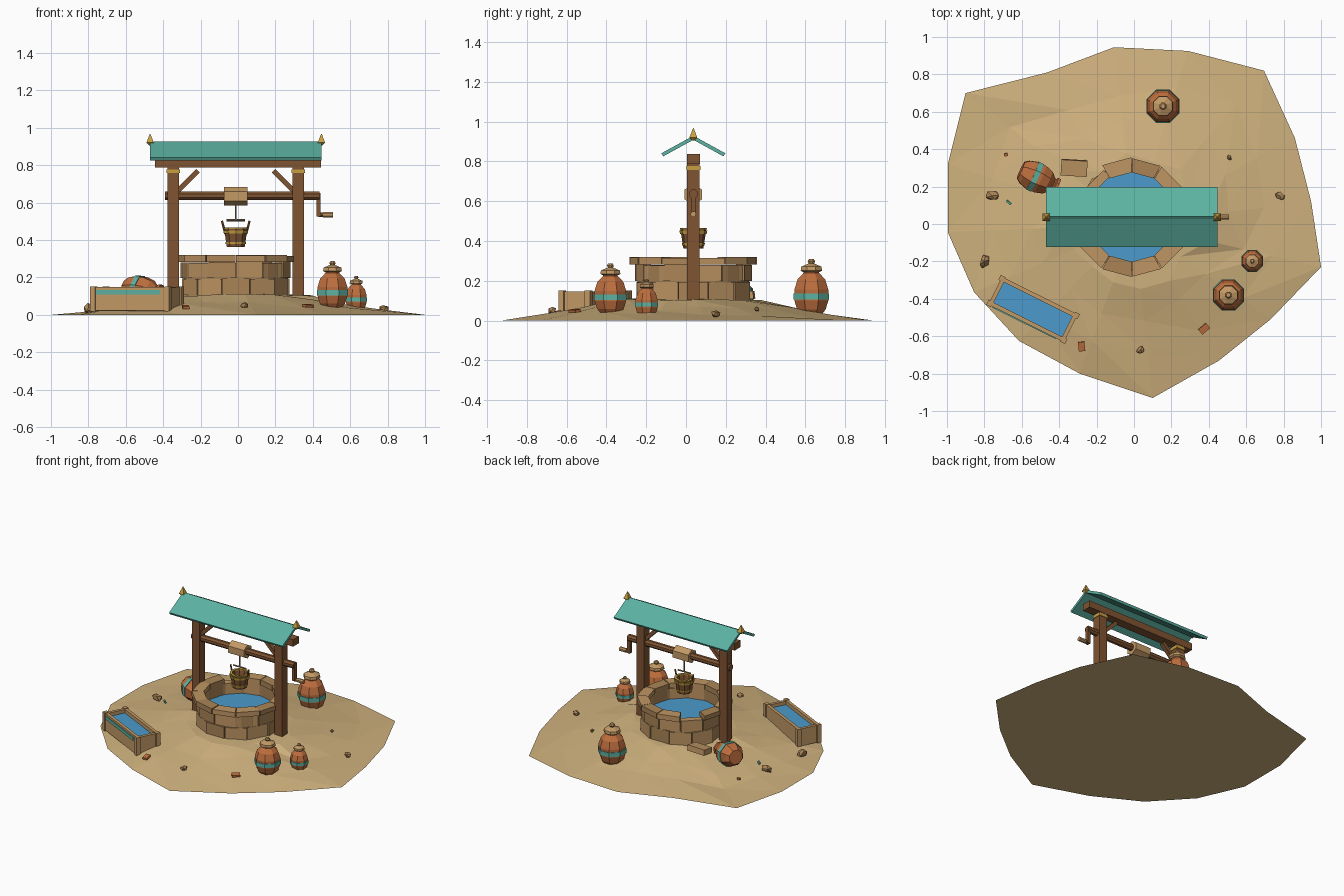
import bpy, bmesh, math, random
from mathutils import Matrix, Vector

if "Cube" in bpy.data.objects:
    bpy.data.objects.remove(bpy.data.objects["Cube"])

random.seed(4)
CX, CY = -0.012, 0.037          # centre of the well and its frame


def mat(name, r, g, b):
    m = bpy.data.materials.new(name)
    lin = [((c / 255 + 0.055) / 1.055) ** 2.4 for c in (r, g, b)]
    m.diffuse_color = (*lin, 1)
    m.use_nodes = True
    m.node_tree.nodes["Principled BSDF"].inputs["Base Color"].default_value = m.diffuse_color
    return m


SAND = mat("sand", 208, 178, 126)
STONE = mat("light_stone", 192, 150, 100)
STONE2 = mat("dark_stone", 170, 132, 86)
WOOD = mat("dark_wood", 128, 84, 50)
PALE = mat("pale_wood", 196, 154, 102)
TEAL = mat("teal_paint", 92, 178, 162)
GOLD = mat("brass", 200, 160, 66)
CLAY = mat("clay", 190, 110, 62)
WATER = mat("water", 76, 154, 204)
ROPE = mat("rope", 150, 125, 100)


def finish(name, bm, material):
    bmesh.ops.recalc_face_normals(bm, faces=bm.faces)
    me = bpy.data.meshes.new(name)
    bm.to_mesh(me)
    bm.free()
    me.materials.append(material)
    ob = bpy.data.objects.new(name, me)
    bpy.context.collection.objects.link(ob)
    return ob


def box(name, material, centre, size, rot=Matrix()):
    bm = bmesh.new()
    m = Matrix.Translation(centre) @ rot @ Matrix.Diagonal((*size, 1))
    bmesh.ops.create_cube(bm, size=1, matrix=m)
    return finish(name, bm, material)


def lathe(name, material, profile, sides, m=Matrix(), closed=False):
    """Spin (radius, height) points round z; closed joins last to first, else ends are capped."""
    bm = bmesh.new()
    rings = [[bm.verts.new(m @ Vector((r * math.cos(a), r * math.sin(a), z)))
              for a in (math.tau * (k + 0.5) / sides for k in range(sides))] for r, z in profile]
    for i in range(len(rings) - (0 if closed else 1)):
        a, b = rings[i], rings[(i + 1) % len(rings)]
        for k in range(sides):
            j = (k + 1) % sides
            bm.faces.new((a[k], a[j], b[j], b[k]))
    if not closed:
        bm.faces.new(rings[0])
        bm.faces.new(rings[-1])
    return finish(name, bm, material)


def bar(name, material, a, b, r, sides=8):
    a, b = Vector(a), Vector(b)
    m = Matrix.Translation(a) @ (b - a).to_track_quat('Z', 'Y').to_matrix().to_4x4()
    return lathe(name, material, [(r, 0), (r, (b - a).length)], sides, m)


def at(x, y, z):
    return Matrix.Translation((x, y, z))


def ground_z(x, y):
    r = math.hypot(x, y)
    pts = [(0, .115), (.37, .105), (.53, .068), (.72, .032), (.95, 0), (9, 0)]
    for (r0, z0), (r1, z1) in zip(pts, pts[1:]):
        if r <= r1:
            return z0 + (z1 - z0) * (r - r0) / (r1 - r0)


# Sand mound: irregular outline with rings rising to a plateau
edge = [(-.9, .7), (-.465, .81), (-.107, .945), (.29, .925), (.695, .82), (.86, .46), (.947, .12),
        (1, -.23), (.73, -.51), (.455, -.73), (.1, -.93), (-.29, -.8), (-.615, -.625),
        (-.855, -.365), (-.995, -.045), (-.995, .32)]
bm = bmesh.new()
rings = [[bm.verts.new((x, y, 0)) for x, y in edge]]
for f in (.76, .56, .38):
    ring = []
    for x, y in edge:
        g = f + random.uniform(-.04, .04)
        ring.append(bm.verts.new((x * g, y * g, ground_z(x * g, y * g) + random.uniform(-.008, .006))))
    rings.append(ring)
top = bm.verts.new((0, 0, .115))
n = len(edge)
for k in range(n):
    j = (k + 1) % n
    for a, b in zip(rings, rings[1:]):
        bm.faces.new((a[k], a[j], b[j]))
        bm.faces.new((a[k], b[j], b[k]))
    bm.faces.new((rings[-1][k], rings[-1][j], top))
bm.faces.new(rings[0])
finish("sand_mound", bm, SAND)


# Well: ring courses of wedge stones, cap ring with one fallen stone
def wedge(bm, a0, a1, r0, r1, z0, z1):
    v = [bm.verts.new((CX + r * math.cos(a), CY + r * math.sin(a), z))
         for z in (z0, z1) for r, a in ((r0, a0), (r1, a0), (r1, a1), (r0, a1))]
    for f in ((0, 1, 2, 3), (4, 5, 6, 7), (0, 1, 5, 4), (1, 2, 6, 5), (2, 3, 7, 6), (3, 0, 4, 7)):
        bm.faces.new([v[i] for i in f])


def course(name, offset, r0, r1, z0, z1, missing=()):
    step = math.tau / 12
    for tone, material in enumerate((STONE, STONE2)):
        bm = bmesh.new()
        for k in range(12):
            if k not in missing and (k * 5 % 3 == 1) == bool(tone):
                a = (k + offset) * step
                wedge(bm, a + .008, a + step - .008, r0, r1 + random.uniform(-.004, .004),
                      z0, z1 + random.uniform(-.003, .003))
        finish(f"{name}_{'dark' if tone else 'light'}", bm, material)


course("lower_course", .5, .245, .293, .08, .194)
course("upper_course", 0, .245, .291, .198, .28)
course("cap_stones", 0, .238, .316, .283, .318, missing=(4,))
lathe("well_lining", STONE2, [(.245, .08), (.282, .08), (.282, .278), (.245, .278)], 24, at(CX, CY, 0), True)
lathe("well_water", WATER, [(.262, .19), (.262, .2)], 24, at(CX, CY, 0))
box("fallen_cap_stone", STONE, (-.32, .3, .125), (.14, .085, .04),
    Matrix.Rotation(-.06, 4, 'Z') @ Matrix.Rotation(.12, 4, 'X'))

# Frame: posts, brass bands, braces, top beam
for s, side in ((-1, "left"), (1, "right")):
    x = CX + s * .334
    box(f"{side}_post", WOOD, (x, CY, .445), (.062, .062, .71))
    box(f"{side}_post_band", GOLD, (x, CY, .768), (.07, .07, .02))
    box(f"{side}_brace", WOOD, (CX + s * .255, CY, .718), (.026, .03, .15),
        Matrix.Rotation(-s * math.radians(45), 4, 'Y'))
    # Roof end finials
    lathe(f"{side}_finial", GOLD, [(.008, .905), (.028, .92), (.002, .968)], 4, at(CX + s * .458, CY, 0))
box("top_beam", WOOD, (CX + .012, CY, .812), (.885, .066, .05))

# Roof: two sloping panels
slope = math.atan2(.085, .155)
for s, side in ((-1, "front"), (1, "back")):
    box(f"{side}_roof_panel", TEAL, (CX, CY + s * .078, .876), (.915, .178, .018),
        Matrix.Rotation(-s * slope, 4, 'X'))

# Winch: axle, drum, crank
bar("axle", WOOD, (-.39, CY, .636), (.435, CY, .636), .024)
bar("drum", PALE, (-.075, CY, .634), (.052, CY, .634), .05, 6)
box("crank_arm", WOOD, (.43, CY, .588), (.022, .026, .125))
bar("crank_handle", WOOD, (.43, CY, .535), (.505, CY, .535), .013)
bar("crank_grip", PALE, (.455, CY, .535), (.507, CY, .535), .015)

# Bucket, hoops, handle and rope
bar("rope", ROPE, (CX, CY, .505), (CX, CY, .6), .006, 6)
bucket = at(CX, CY, 0)
lathe("bucket", WOOD, [(.05, .362), (.066, .462), (.057, .462), (.043, .375)], 10, bucket)
lathe("lower_hoop", GOLD, [(.051, .378), (.056, .378), (.058, .39), (.053, .39)], 10, bucket, True)
lathe("upper_hoop", GOLD, [(.062, .435), (.067, .435), (.07, .452), (.064, .452)], 10, bucket, True)
lathe("bucket_rim", GOLD, [(.05, .458), (.066, .458), (.068, .466), (.05, .466)], 10, bucket, True)
for s, side in ((-1, "left"), (1, "right")):
    bar(f"{side}_bucket_ear", WOOD, (CX + s * .055, CY, .43), (CX + s * .074, CY, .503), .006, 6)
bar("bucket_handle", ROPE, (CX - .05, CY, .506), (CX + .05, CY, .506), .006, 6)

# Water trough
turn = Matrix.Translation((-.54, -.457, 0)) @ Matrix.Rotation(math.radians(-26.5), 4, 'Z')
rot = turn.to_3x3().to_4x4()


def trough_part(name, material, c, size):
    box(name, material, turn @ Vector(c), size, rot)


trough_part("trough_floor", PALE, (0, 0, .035), (.45, .15, .03))
for s, side in ((-1, "front"), (1, "back")):
    trough_part(f"trough_{side}_board", PALE, (0, s * .072, .085), (.45, .022, .125))
for s, side in ((-1, "left"), (1, "right")):
    trough_part(f"trough_{side}_end", PALE, (s * .215, 0, .083), (.022, .13, .125))
    for t, face in ((-1, "front"), (1, "back")):
        trough_part(f"trough_{side}_{face}_corner", PALE, (s * .222, t * .074, .085), (.028, .03, .132))
trough_part("trough_water", WATER, (0, 0, .115), (.42, .13, .01))
trough_part("trough_stripe", TEAL, (-.01, -.085, .12), (.38, .006, .025))


# Jars: faceted body, teal band and lid, sized by radius and height
def jar(name, m, r, h, lid=True):
    m = m @ Matrix.Diagonal((r, r, h, 1))
    body = [(.62, 0), (.84, .09), (1, .25), (1, .45), (.82, .63), (.46, .75), (.46, .78)]
    if not lid:
        body += [(.6, .8), (.6, .86), (.4, .86), (.35, .78)]
    lathe(f"{name}_body", CLAY, body, 8, m)
    lathe(f"{name}_band", TEAL, [(.96, .27), (1.05, .27), (1.05, .38), (.96, .38)], 8, m, True)
    if lid:
        lathe(f"{name}_lid", PALE, [(.5, .765), (.63, .79), (.6, .86), (.3, .9), (.16, .92),
                                    (.22, .96), (.14, 1)], 8, m)


jar("front_jar", at(.505, -.38, .037), .086, .25)
jar("small_jar", at(.632, -.198, .02), .06, .188)
jar("back_jar", at(.155, .63, .03), .092, .28)
axis = Vector((.9, -.42, -.1)).to_track_quat('Z', 'Y').to_matrix().to_4x4()
jar("fallen_jar", at(-.605, .288, .135) @ axis, .084, .25, lid=False)

# Loose rocks
for i, (x, y, s) in enumerate([(-.76, .155, .04), (-.8, -.2, .038), (.78, .15, .028),
                               (.035, -.675, .025), (.51, .355, .017)]):
    bm = bmesh.new()
    m = at(x, y, ground_z(x, y) + s * .4) @ Matrix.Rotation(i * 1.3, 4, 'Z') @ Matrix.Diagonal((s, s * .75, s * .7, 1))
    bmesh.ops.create_icosphere(bm, subdivisions=1, radius=1, matrix=m)
    for v in bm.verts:
        v.co += Vector([random.uniform(-.15, .15) * s for _ in range(3)])
    finish(f"rock_{i + 1}", bm, STONE2)

# Broken pottery shards
for i, (x, y, w, d, a, material) in enumerate([
        (-.28, -.655, .035, .05, .1, CLAY), (.375, -.56, .055, .035, .7, CLAY),
        (-.685, .37, .02, .015, .2, CLAY), (-.67, .115, .03, .01, -.7, TEAL)]):
    box(f"shard_{i + 1}", material, (x, y, ground_z(x, y) + .008), (w, d, .014),
        Matrix.Rotation(a, 4, 'Z') @ Matrix.Rotation(.15, 4, 'X'))
